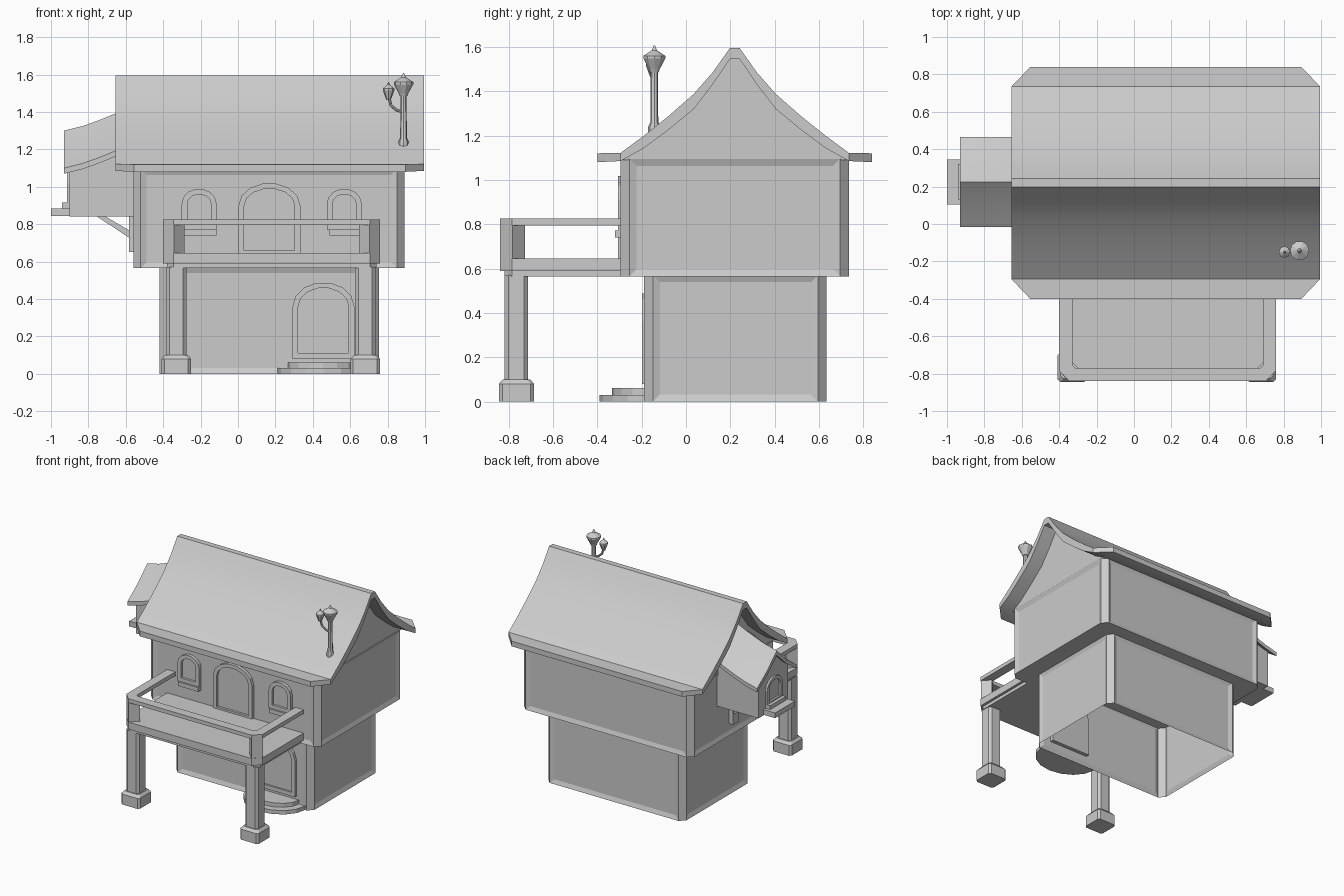
import bpy, bmesh, math
from mathutils import Vector

if "Cube" in bpy.data.objects:
    bpy.data.objects.remove(bpy.data.objects["Cube"])


def finish(name, bm, smooth=False):
    bmesh.ops.recalc_face_normals(bm, faces=bm.faces)
    me = bpy.data.meshes.new(name)
    bm.to_mesh(me)
    bm.free()
    ob = bpy.data.objects.new(name, me)
    bpy.context.collection.objects.link(ob)
    if smooth:
        bpy.ops.object.select_all(action='DESELECT')
        ob.select_set(True)
        bpy.context.view_layer.objects.active = ob
        bpy.ops.object.shade_smooth_by_angle(angle=math.radians(30))
    return ob


def loft(name, rings, cap='ngon', smooth=False):
    """Skin closed rings; cap may be 'ngon', 'strip', 'loop' (join ends) or None."""
    bm = bmesh.new()
    vs = [[bm.verts.new(p) for p in r] for r in rings]
    n = len(vs[0])
    pairs = list(zip(vs, vs[1:])) + ([(vs[-1], vs[0])] if cap == 'loop' else [])
    for a, b in pairs:
        for i in range(n):
            j = (i + 1) % n
            bm.faces.new((a[i], a[j], b[j], b[i]))
    for r in (vs[0], vs[-1]):
        if cap == 'ngon':
            bm.faces.new(r)
        elif cap == 'strip':
            for i in range(n // 2 - 1):
                bm.faces.new((r[i], r[i + 1], r[n - 2 - i], r[n - 1 - i]))
    return finish(name, bm, smooth)


def slab(name, pts, z0, z1):
    return loft(name, [[(x, y, z) for x, y in pts] for z in (z0, z1)])


def octa(x0, x1, y0, y1, c):
    return [(x0 + c, y0), (x1 - c, y0), (x1, y0 + c), (x1, y1 - c),
            (x1 - c, y1), (x0 + c, y1), (x0, y1 - c), (x0, y0 + c)]


def box(name, x0, x1, y0, y1, z0, z1):
    return slab(name, [(x0, y0), (x1, y0), (x1, y1), (x0, y1)], z0, z1)


def storey(name, x0, x1, y0, y1, z0, z1, floor):
    """Chamfered walls with a sunk panel on each side."""
    bm = bmesh.new()
    p = octa(x0, x1, y0, y1, 0.04)
    lo = [bm.verts.new((x, y, z0)) for x, y in p]
    hi = [bm.verts.new((x, y, z1)) for x, y in p]
    sides = [bm.faces.new((lo[i], lo[(i + 1) % 8], hi[(i + 1) % 8], hi[i])) for i in range(8)]
    if floor:
        bm.faces.new(lo[::-1])
        bm.faces.new(hi)
    bm.normal_update()
    bmesh.ops.inset_individual(bm, faces=sides[::2], thickness=0.045, depth=-0.012)
    return finish(name, bm)


def arch(hw, z0, zs, zt, n=7):
    """Arched outline, (side, height) pairs."""
    a = [(hw * math.cos(math.pi * i / n), zs + (zt - zs) * math.sin(math.pi * i / n)) for i in range(n + 1)]
    return [(hw, z0)] + a + [(-hw, z0)]


def opening(name, c, hw, z0, zs, zt, wall, t=0.03, d=0.022, left=False):
    """Arched frame with a flat leaf set inside it, on the front or left wall."""
    def put(pts, off):
        return [(wall - off, c - s, z) if left else (c + s, wall - off, z) for s, z in pts]
    out, inn = arch(hw, z0, zs, zt), arch(hw - t, z0 + t, zs, zt - t)
    loft(name + "_frame", [put(out, -0.03), put(out, d), put(inn, d), put(inn, -0.03)], 'loop')
    loft(name + "_leaf", [put(inn, -0.03), put(inn, 0.004)])


def roof_ring(half, mid, x, sign, dz=0.0):
    """Roof section; half = (offset, top z, bottom z, end inset) from ridge to eave."""
    prof = [(-d, t, b, i) for d, t, b, i in half[::-1]] + [h for h in half if h[0] > 0]
    top = [(x + sign * i, mid + d, t + dz) for d, t, b, i in prof]
    bot = [(x + sign * i, mid + d, b + dz) for d, t, b, i in prof]
    return top + bot[::-1]


def turned(name, cx, cy, prof, n=8, smooth=False):
    loft(name, [[(cx + r * math.cos(2 * math.pi * i / n), cy + r * math.sin(2 * math.pi * i / n), z)
                 for i in range(n)] for r, z in prof], smooth=smooth)


def tube(name, pts, r, n=8):
    pts = [Vector(p) for p in pts]
    rings = []
    for k, p in enumerate(pts):
        t = (pts[min(k + 1, len(pts) - 1)] - pts[max(k - 1, 0)]).normalized()
        u = t.cross(Vector((0, 1, 0))).normalized()
        v = t.cross(u)
        rings.append([p + r * (u * math.cos(2 * math.pi * i / n) + v * math.sin(2 * math.pi * i / n))
                      for i in range(n)])
    loft(name, rings, smooth=True)


# Walls
storey("lower_storey", -0.42, 0.755, -0.19, 0.635, 0, 0.57, False)
storey("upper_storey", -0.56, 0.89, -0.295, 0.735, 0.565, 1.095, True)

# Main roof and gable infill
MID = 0.22
half = [(0.022, 1.595, 1.545, 0), (0.10, 1.485, 1.43, 0), (0.185, 1.388, 1.32, 0), (0.30, 1.287, 1.225, 0),
        (0.412, 1.198, 1.142, 0), (0.515, 1.122, 1.085, 0), (0.62, 1.12, 1.08, 0.10)]
loft("main_roof", [roof_ring(half, MID, -0.655, 1), roof_ring(half, MID, 0.995, -1)], 'strip', True)
under = [(d, b + 0.005) for d, t, b, i in half[:-1]]
gable = [(MID - d, z) for d, z in under[::-1]] + [(MID + d, z) for d, z in under]
loft("gable_wall", [[(x, y, z) for y, z in gable] for x in (-0.555, 0.885)])

# Doors and windows
opening("lower_door", 0.457, 0.165, 0.08, 0.36, 0.49, -0.18, d=0.018)
opening("balcony_door", 0.168, 0.165, 0.63, 0.90, 1.02, -0.285)
for n, x in (("left", -0.208), ("right", 0.568)):
    opening(n + "_window", x, 0.093, 0.77, 0.91, 0.99, -0.285)
    box(n + "_window_sill", x - 0.08, x + 0.093, -0.32, -0.28, 0.74, 0.772)

# Rounded door steps
for n, r, dep, z0, z1 in (("lower", 0.245, 0.205, 0, 0.03), ("upper", 0.19, 0.15, 0.03, 0.06)):
    pts = [(0.457 + r * math.cos(math.pi * i / 8), -0.185 - dep * math.sin(math.pi * i / 8)) for i in range(9)]
    slab(n + "_door_step", pts, z0, z1)

# Balcony deck and rail
def deck_outline(o):
    return [(-0.40 + o, -0.29), (-0.40 + o, -0.785), (-0.345, -0.84 + o),
            (0.705, -0.84 + o), (0.76 - o, -0.785), (0.76 - o, -0.29)]
slab("balcony_deck", deck_outline(0), 0.59, 0.645)
slab("balcony_deck_underside", deck_outline(0.02), 0.565, 0.592)
inner = [(0.69, -0.29), (0.69, -0.755), (0.675, -0.77), (-0.315, -0.77), (-0.33, -0.755), (-0.33, -0.29)]
slab("balcony_rail", deck_outline(0) + inner, 0.795, 0.825)

# Columns, bases and diagonal rail posts
for n, cx, px in (("left", -0.33, -0.343), ("right", 0.68, 0.703)):
    h = 0.057
    slab(n + "_rail_post", [(px - h, -0.783), (px, -0.783 - h), (px + h, -0.783), (px, -0.783 + h)], 0.64, 0.80)
    slab(n + "_column", octa(cx - 0.055, cx + 0.055, -0.82, -0.712, 0.018), 0.08, 0.57)
    loft(n + "_column_base", [[(x, y, z) for x, y in octa(cx - s, cx + s, -0.765 - s, -0.765 + s, 0.015)]
                              for s, z in ((0.079, 0), (0.079, 0.08), (0.062, 0.10))])

# Side bay: body, swept roof, window, ledge and brace
bay = [(0.045, 0.84), (0.405, 0.84), (0.405, 1.125), (0.225, 1.275), (0.045, 1.125)]
loft("bay_body", [[(x, y, z + (dz if z > 1 else 0)) for y, z in bay]
                  for x, dz in ((-0.90, 0), (-0.655, 0.07), (-0.54, 0.11))])
bhalf = [(0, 1.30, 1.262, 0), (0.12, 1.188, 1.152, 0), (0.24, 1.10, 1.07, 0)]
loft("bay_roof", [roof_ring(bhalf, 0.225, x, 0, dz) for x, dz in
                  ((-0.93, 0), (-0.83, 0.025), (-0.74, 0.057), (-0.655, 0.092), (-0.55, 0.14))], 'strip', True)
opening("bay_window", 0.225, 0.095, 0.90, 1.02, 1.10, -0.895, t=0.025, d=0.02, left=True)
box("bay_ledge", -1.0, -0.88, 0.105, 0.345, 0.845, 0.885)
box("bay_ledge_lip", -0.94, -0.88, 0.13, 0.32, 0.885, 0.915)
loft("bay_brace", [[(-0.76, y, 0.845), (-0.715, y, 0.845), (-0.57, y, 0.76), (-0.57, y, 0.72)] for y in (0.20, 0.25)])
box("bay_brace_plate", -0.582, -0.545, 0.19, 0.26, 0.65, 0.85)

# Rooftop pipes with flared caps
turned("main_pipe", 0.885, -0.143, [(0.012, 1.195), (0.028, 1.21), (0.028, 1.24), (0.018, 1.26),
                                    (0.016, 1.50)], smooth=True)
turned("main_pipe_cap", 0.885, -0.143, [(0.02, 1.485), (0.026, 1.50), (0.052, 1.548), (0.052, 1.56),
                                        (0.012, 1.585), (0.003, 1.607)], 10)
tube("branch_pipe", [(0.878, -0.143, 1.40), (0.848, -0.146, 1.41), (0.818, -0.149, 1.435), (0.806, -0.15, 1.48)], 0.008)
turned("branch_pipe_cap", 0.805, -0.15, [(0.012, 1.465), (0.016, 1.475), (0.031, 1.515), (0.031, 1.525),
                                         (0.008, 1.545), (0.002, 1.56)])
